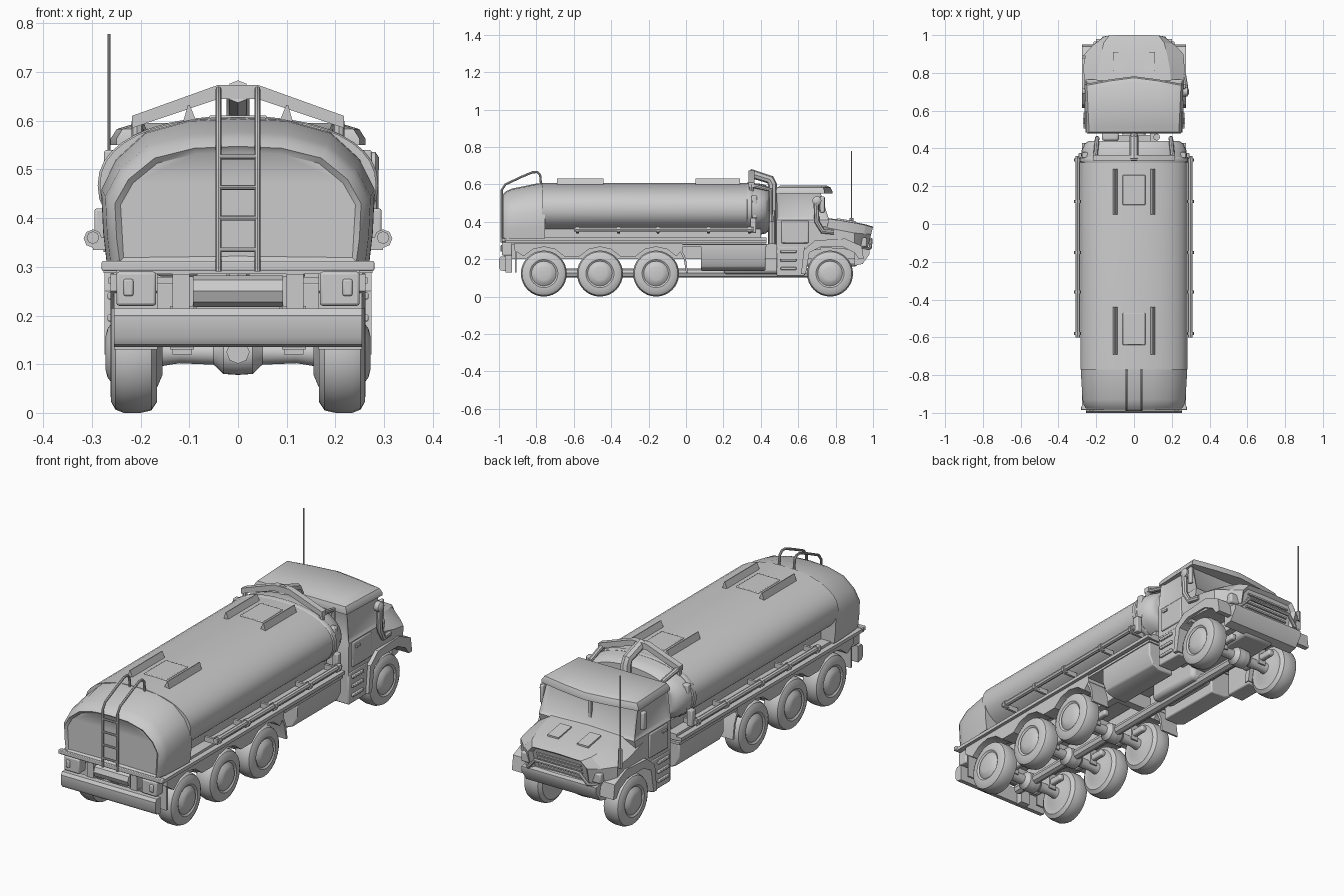
import bpy, bmesh
from math import sin, cos, pi, radians, copysign

if "Cube" in bpy.data.objects:
    bpy.data.objects.remove(bpy.data.objects["Cube"])


def finish(ob, mirror=False, bevel=0, angle=35):
    bpy.ops.object.select_all(action='DESELECT')
    ob.select_set(True)
    bpy.context.view_layer.objects.active = ob
    bpy.ops.object.shade_smooth_by_angle(angle=radians(angle))
    if bevel:
        m = ob.modifiers.new("bevel", 'BEVEL')
        m.width, m.segments, m.limit_method = bevel, 2, 'ANGLE'
    if mirror:
        ob.modifiers.new("mirror", 'MIRROR')
    return ob


def loft(name, rings, mirror=False, bevel=0, inset=None, angle=35):
    """Skin closed rings of points and cap the ends; inset(face) picks recessed panels."""
    bm = bmesh.new()
    vs = [[bm.verts.new(p) for p in r] for r in rings]
    n = len(rings[0])
    for a, b in zip(vs, vs[1:]):
        for i in range(n):
            bm.faces.new((a[i], a[(i + 1) % n], b[(i + 1) % n], b[i]))
    bm.faces.new(vs[0])
    bm.faces.new(vs[-1])
    bmesh.ops.recalc_face_normals(bm, faces=bm.faces)
    if inset:
        test, width, depth = inset
        faces = [f for f in bm.faces if test(f)]
        bmesh.ops.inset_individual(bm, faces=faces, thickness=width, depth=depth)
    me = bpy.data.meshes.new(name)
    bm.to_mesh(me)
    bm.free()
    ob = bpy.data.objects.new(name, me)
    bpy.context.collection.objects.link(ob)
    return finish(ob, mirror, bevel, angle)


def prism(name, yz, x0, x1, mirror=True, bevel=0):
    return loft(name, [[(x, y, z) for y, z in yz] for x in (x0, x1)], mirror, bevel)


def box(name, x0, x1, y0, y1, z0, z1, mirror=False, bevel=0):
    return prism(name, [(y0, z0), (y1, z0), (y1, z1), (y0, z1)], x0, x1, mirror, bevel)


def lathe(name, profile, y, z, mirror=True, n=32):
    """Revolve (x, radius) points about a crosswise axis."""
    return loft(name, [[(x, y + r * cos(2 * pi * i / n), z + r * sin(2 * pi * i / n))
                        for i in range(n)] for x, r in profile], mirror)


def tube(name, pts, r, mirror=False):
    cu = bpy.data.curves.new(name, 'CURVE')
    cu.dimensions, cu.bevel_depth, cu.bevel_resolution, cu.use_fill_caps = '3D', r, 2, True
    sp = cu.splines.new('POLY')
    sp.points.add(len(pts) - 1)
    for p, q in zip(sp.points, pts):
        p.co = (*q, 1)
    ob = bpy.data.objects.new(name, cu)
    bpy.context.collection.objects.link(ob)
    bpy.ops.object.select_all(action='DESELECT')
    ob.select_set(True)
    bpy.context.view_layer.objects.active = ob
    bpy.ops.object.convert(target='MESH')
    return finish(bpy.context.object, mirror)


def both(half):
    """Complete a half outline of (x, z) points that starts and ends on x = 0."""
    return half + [(-x, z) for x, z in half[-2:0:-1]]


# wheels, axles and differentials
for i, y in enumerate((-0.76, -0.46, -0.16, 0.77)):
    lathe(f"wheel_{i}", [(.155, .01), (.155, .045), (.168, .075), (.166, .1), (.178, .118), (.2, .123),
                         (.235, .123), (.252, .116), (.261, .1), (.262, .075), (.256, .066),
                         (.268, .05), (.272, .035), (.272, .005)], y, .123)
    lathe(f"axle_{i}", [(0, .046), (.03, .044), (.05, .025), (.12, .022), (.17, .03)], y, .124)
    box(f"spring_{i}", .1, .13, y - .1, y + .1, .14, .17, True, .008)
    box(f"spring_hanger_{i}", .095, .135, y - .03, y + .03, .12, .22, True)

# chassis
box("frame_rail", .085, .125, -.95, .9, .2, .28, True)
tube("drive_shaft", [(0, -.85, .125), (0, .77, .125)], .024)
for y in (-.9, -.6, -.3, 0, .45):
    box("cross_member", -.1, .1, y - .02, y + .02, .2, .27)
box("engine_sump", -.09, .09, .5, .92, .16, .3, bevel=.02)
box("transmission", -.06, .06, .2, .5, .12, .24, bevel=.02)

# rear fenders with scalloped underside and mud flaps
scallop = [(-.92, .285), (-.92, .25)]
for y in (-.76, -.46, -.16):
    scallop += [(y + .15 * cos(a) * .95, .123 + .143 * sin(a))
                for a in [radians(d) for d in (140, 115, 90, 65, 40)]]
prism("rear_fender", scallop + [(-.02, .25), (-.02, .285)], .165, .262)
prism("front_mud_flap", [(-.05, .28), (-.035, .28), (.0, .2), (.01, .13), (0, .13), (-.012, .2)], .165, .26)
box("rear_mud_flap", .165, .255, -.915, -.905, .13, .27, True)

# platform under the tank
box("tank_platform", -.25, .25, -.96, .43, .285, .315)
box("platform_edge", .25, .276, -.975, .43, .287, .303, True)
box("rear_platform_bar", -.28, .28, -.985, -.965, .292, .312, bevel=.003)
box("tank_cradle", .1, .2, -.76, .4, .3, .36, True)

# main tank with rounded front end
def oval(y, s, n=40, e=.9):
    def p(v):
        return copysign(abs(v) ** e, v)
    return [(.284 * s * p(cos(2 * pi * i / n)), y, .467 + .141 * s * p(sin(2 * pi * i / n)))
            for i in range(n)]

loft("tank_body", [oval(-.77, 1), oval(.34, 1), oval(.39, .975), oval(.425, .92), oval(.44, .84)])
loft("tank_front_band", [oval(.325, 1.0), oval(.33, 1.015), oval(.35, 1.015), oval(.355, 1.0)])

# rear equipment compartment
comp = both([(0, .607), (.1, .602), (.19, .577), (.25, .522), (.281, .46), (.277, .37), (.27, .31), (0, .31)])
def comp_ring(y, sx, sz):
    return [(x * sx, y, .31 + (z - .31) * sz) for x, z in comp]

loft("rear_compartment", [comp_ring(-.755, 1, 1), comp_ring(-.8, .998, .99), comp_ring(-.93, .97, .9),
                          comp_ring(-.96, .945, .855), comp_ring(-.978, .9, .8)],
     inset=(lambda f: f.calc_center_median().y < -.97, .012, -.01), angle=40)

# ladder
side = [(.29, -.985), (.57, -.985), (.6, -.965), (.64, -.88), (.665, -.82), (.665, -.795), (.65, -.78), (.6, -.775)]
tube("ladder_rail", [(.04, y, z) for z, y in side], .006, True)
for z in (.335, .4, .463, .526):
    tube("ladder_rung", [(-.04, -.985, z), (.04, -.985, z)], .005)

# roof fins, fore and aft
for y0, y1 in ((-.69, -.44), (.05, .29)):
    loft("roof_fin", [[(x, y, z) for x, z in ((.085, .598), (.115, .59), (.103, .632), (.099, .632))]
                      for y in (y0, y1)], True)
    box("roof_hatch", -.06, .06, y0 + .05, y1 - .03, .6, .611, bevel=.004)

# side pipes with brackets
tube("side_pipe", [(.298, -.6, .36), (.298, .36, .36)], .013, True)
for y in (-.58, -.36, -.15, .12, .34):
    tube("pipe_clamp", [(.298, y - .008, .358), (.298, y + .008, .358)], .019, True)
    box("pipe_bracket", .23, .298, y - .006, y + .006, .335, .36, True)
box("pipe_post", .265, .295, .345, .375, .34, .42, True, .005)
box("tank_front_bracket", .23, .275, .35, .38, .42, .54, True, .005)

# protective arch and air column in front of the tank
loft("guard_arch", [[(x, y, z) for y in (.335, .365) for z in ((z0, z1) if y < .34 else (z1, z0))]
                    for x, z0, z1 in ((-.218, .585, .61), (-.04, .645, .674), (.04, .645, .674), (.218, .585, .61))])
tube("guard_leg", [(.207, .35, .53), (.207, .35, .6)], .012, True)
tube("guard_side_strut", [(.205, .35, .595), (.195, .455, .57), (.195, .455, .4)], .012, True)
tube("guard_centre_strut", [(0, .34, .66), (0, .45, .625), (0, .462, .6), (0, .462, .28)], .024)
box("cab_rear_unit", -.17, -.08, .44, .485, .28, .5, bevel=.012)
tube("coupling_post", [(.12, .46, .28), (.12, .46, .46)], .018)

# side fuel tanks
loft("side_fuel_tank", [[(x, y, z) for x, z in ((.12, .27), (.262, .27), (.262, .2), (.24, .155), (.2, .138), (.12, .138))]
                        for y in (.08, .425)], True, .006)
box("side_tank_lid", .1, .266, -.02, .43, .266, .278, True)

# rear bumper and lights
prism("rear_bumper", [(-.962, .135), (-.99, .14), (-1, .155), (-1, .2), (-.99, .214), (-.962, .214)], -.255, .255, False)
box("rear_light_box", .168, .25, -.985, -.93, .22, .29, True, .006)
box("rear_lamp", .215, .235, -.992, -.98, .24, .275, True, .004)
tube("rear_winch", [(-.092, -.95, .25), (.092, -.95, .25)], .032)
box("winch_plate", .1, .135, -.97, -.93, .21, .285, True)
box("bumper_hanger", .09, .14, -.965, -.93, .13, .22, True)

# cab with recessed windows
def cab_ring(z, x, y0, y1):
    return [(-x, y0, z), (x, y0, z), (x, y1, z), (-x, y1, z)]

loft("cab", [cab_ring(.25, .255, .485, .72), cab_ring(.41, .258, .485, .765), cab_ring(.57, .243, .49, .715)],
     inset=(lambda f: f.calc_center_median().z > .45 and abs(f.normal.z) < .6, .026, -.01))
box("windscreen_divider", -.008, .008, .73, .742, .44, .53)
box("door", .25, .263, .51, .655, .285, .405, True, .005)
box("door_handle", .26, .27, .53, .56, .375, .385, True)

# cab roof with pointed visor
roof = [(-.25, .48), (.25, .48), (.262, .74), (.13, .765), (0, .782), (-.13, .765), (-.262, .74)]
loft("cab_roof", [[(x * s, .62 + (y - .62) * s, z) for x, y in roof]
                  for s, z in ((1, .55), (1, .563), (.95, .583), (.8, .595))])

# bonnet, tapering to the nose
def hood_ring(y, zt, w1, w2, zm, zb, k=0):
    pts = both([(0, zt), (w1, zt - .004), (w2, zm), (w2 - .003, zb), (0, zb)])
    return [(x, y - k * (zt - z), z) for x, z in pts]

loft("bonnet", [hood_ring(.7, .425, .2, .258, .38, .265), hood_ring(.82, .412, .19, .268, .355, .255),
                hood_ring(.9, .398, .175, .262, .34, .25), hood_ring(.96, .386, .16, .21, .335, .24, .15),
                hood_ring(1, .374, .13, .16, .335, .24, .25)],
     inset=(lambda f: f.normal.y > .9, .018, -.015), angle=20)
prism("bonnet_panel", [(.81, .4), (.81, .419), (.91, .402), (.91, .385)], .05, .11)
for z in (.275, .295, .315, .335):
    box("grille_bar", -.12, .12, .955, .968 + (z - .275) * .25, z - .004, z + .004)
box("headlight", .155, .215, .9, .967, .265, .315, True, .008)

# front fenders, bumper and bull bar
prism("front_fender", [(.615, .12), (.63, .25), (.69, .3), (.85, .31), (.94, .27), (.95, .2), (.925, .2), (.9, .235),
                       (.84, .265), (.72, .265), (.66, .235), (.64, .12)], .165, .274)
prism("front_bumper", [(.9, .165), (.945, .175), (.98, .225), (.98, .25), (.93, .26), (.9, .24)], -.2, .2, False)
tube("bull_bar", [(-.19, .95, .25), (-.16, .985, .26), (-.12, .99, .305), (.12, .99, .305), (.16, .985, .26), (.19, .95, .25)], .009)

# cab steps
box("step_box", .17, .258, .485, .635, .11, .265, True, .006)
for z in (.15, .195, .24):
    box("step_tread", .25, .268, .505, .59, z - .007, z + .007, True, .003)

# intake pipe, mirrors and aerial
tube("intake_pipe", [(.275, .695, .515), (.275, .7, .4), (.272, .73, .35), (.262, .79, .345)], .014)
lathe("intake_cap", [(.252, .012), (.258, .024), (.282, .024), (.29, .012)], .7, .512, False, 16)
box("mirror_left", -.275, -.255, .69, .72, .45, .535, bevel=.005)
box("mirror_right", .255, .272, .715, .74, .45, .535, bevel=.005)
tube("aerial_base", [(-.265, .885, .33), (-.265, .885, .42)], .011)
tube("aerial", [(-.265, .885, .4), (-.265, .885, .778)], .003)
